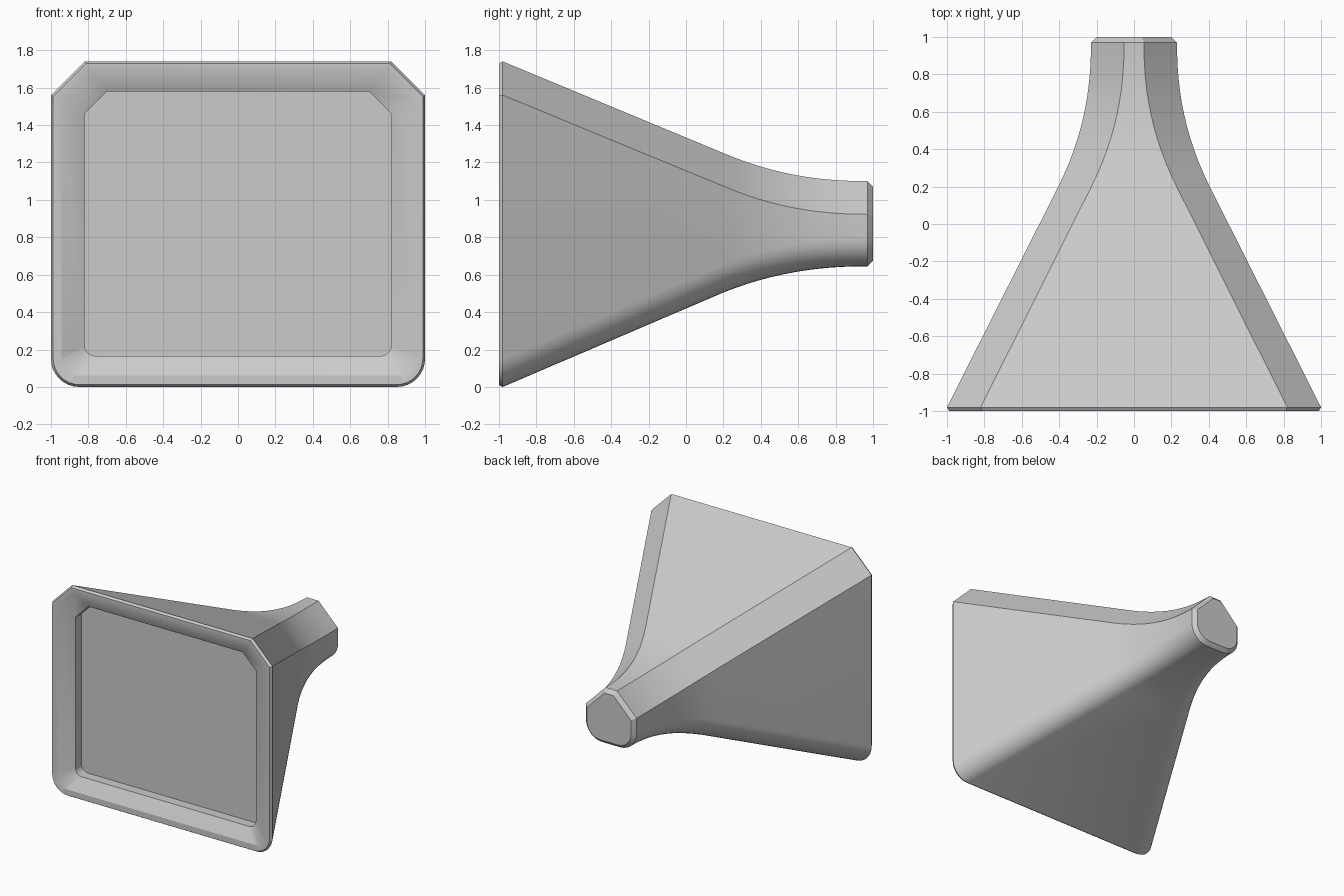
import bpy, bmesh
from math import sin, cos, pi, radians

cube = bpy.data.objects.get("Cube")
if cube:
    bpy.data.objects.remove(cube, do_unlink=True)

gray = bpy.data.materials.new("plain gray")
gray.use_nodes = True
gray.diffuse_color = (0.6, 0.6, 0.6, 1)
gray.node_tree.nodes["Principled BSDF"].inputs["Base Color"].default_value = (0.6, 0.6, 0.6, 1)


def section(y, half, low, high, chamfer, radius, steps=8):
    """Outline with chamfered top corners and rounded bottom corners."""
    side = [(half - chamfer, high), (half, high - chamfer)]
    for i in range(steps + 1):
        a = pi / 2 * i / steps
        side.append((half - radius + radius * cos(a), low + radius - radius * sin(a)))
    outline = side + [(-x, z) for x, z in reversed(side)]
    return [(x, y, z) for x, z in outline]


def loft(name, sections, cap_start=False, cap_end=False):
    """Skin a row of outlines running from front to back."""
    bm = bmesh.new()
    rings = [[bm.verts.new(p) for p in s] for s in sections]
    for a, b in zip(rings, rings[1:]):
        for i in range(len(a)):
            j = (i + 1) % len(a)
            bm.faces.new((a[i], a[j], b[j], b[i]))
    if cap_start:
        bm.faces.new(rings[0][::-1])
    if cap_end:
        bm.faces.new(rings[-1])
    mesh = bpy.data.meshes.new(name)
    bm.to_mesh(mesh)
    bm.free()
    mesh.materials.append(gray)
    obj = bpy.data.objects.new(name, mesh)
    bpy.context.collection.objects.link(obj)
    bpy.ops.object.select_all(action="DESELECT")
    obj.select_set(True)
    bpy.context.view_layer.objects.active = obj
    bpy.ops.object.shade_smooth_by_angle(angle=radians(24))
    return obj


# Tapering body: straight cone, flared neck, bevelled nose
front = section(-0.98, 1.0, 0.0, 1.74, 0.18, 0.15)
body = [front]
curve_steps = 12
for i in range(curve_steps + 1):
    t = i / curve_steps
    s = (1 - t) ** 2.2
    body.append(section(0.2 + 0.77 * t, 0.23 + 0.175 * s, 0.645 - 0.14 * s,
                        1.10 + 0.15 * s, 0.177, 0.15))
body.append(section(1.0, 0.20, 0.675, 1.07, 0.16, 0.12))
loft("tapered_body", body, cap_end=True)

# Front frame: recess wall, sloped lip, flat rim, outer bevel
panel = (0.82, 0.165, 1.58, 0.12, 0.06)
frame = [
    section(-0.86, *panel),
    section(-0.94, *panel),
    section(-1.0, 0.945, 0.06, 1.69, 0.15, 0.10),
    section(-1.0, 0.988, 0.012, 1.728, 0.175, 0.14),
    front,
]
loft("front_frame", frame)

# Flat panel at the bottom of the recess
loft("recessed_panel", [section(-0.86, *panel)], cap_start=True)
